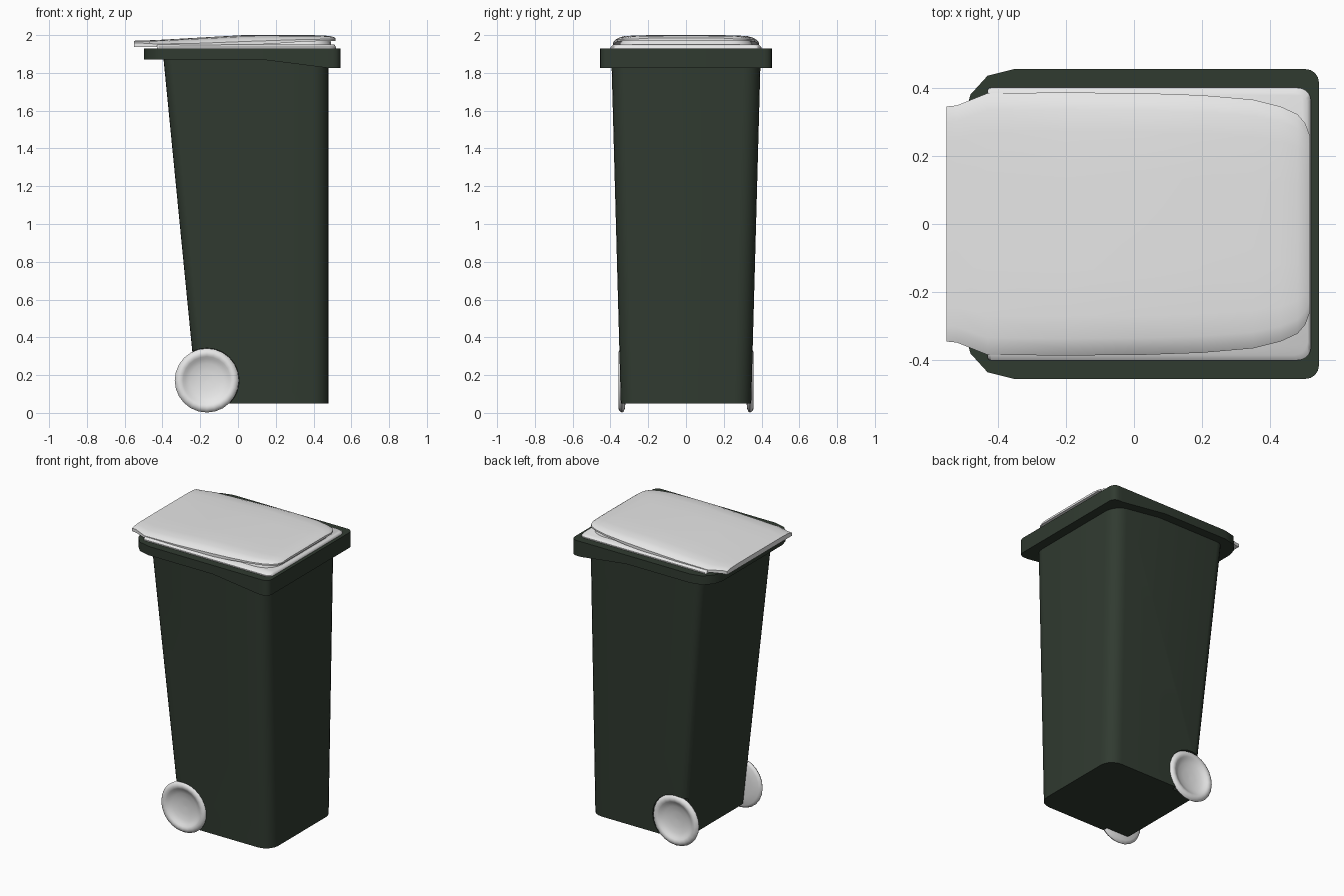
import bpy, bmesh, math
from mathutils import Vector

if "Cube" in bpy.data.objects:
    bpy.data.objects.remove(bpy.data.objects["Cube"])


def material(name, rgb):
    m = bpy.data.materials.new(name)
    m.diffuse_color = (*rgb, 1)
    m.use_nodes = True
    m.node_tree.nodes["Principled BSDF"].inputs["Base Color"].default_value = m.diffuse_color
    return m


GREEN = material("dark_green", (0.03, 0.043, 0.03))
WHITE = material("off_white", (0.8, 0.8, 0.8))


def finish(name, bm, mat, angle=40):
    bmesh.ops.recalc_face_normals(bm, faces=bm.faces)
    me = bpy.data.meshes.new(name)
    bm.to_mesh(me)
    bm.free()
    me.materials.append(mat)
    ob = bpy.data.objects.new(name, me)
    bpy.context.collection.objects.link(ob)
    smooth(ob, angle)
    return ob


def smooth(ob, angle):
    bpy.ops.object.select_all(action='DESELECT')
    ob.select_set(True)
    bpy.context.view_layer.objects.active = ob
    bpy.ops.object.shade_smooth_by_angle(angle=math.radians(angle))


def loft(rings):
    """Closed rings joined by quads, both ends capped."""
    bm = bmesh.new()
    vs = [[bm.verts.new(p) for p in r] for r in rings]
    n = len(vs[0])
    for a, b in zip(vs, vs[1:]):
        for i in range(n):
            j = (i + 1) % n
            bm.faces.new((a[i], a[j], b[j], b[i]))
    bm.faces.new(vs[0][::-1])
    bm.faces.new(vs[-1])
    return bm


def rounded(x0, x1, hy, r0, r1, z, n=5):
    """Rounded rectangle, radius r0 at the x0 end and r1 at the x1 end."""
    pts = []
    corners = [(x1 - r1, hy - r1, r1, 0), (x0 + r0, hy - r0, r0, 90),
               (x0 + r0, -hy + r0, r0, 180), (x1 - r1, -hy + r1, r1, 270)]
    for cx, cy, r, start in corners:
        for k in range(n + 1):
            a = math.radians(start + 90 * k / n)
            pts.append((cx + r * math.cos(a), cy + r * math.sin(a), z))
    return pts


# Tapered bin body
body = finish("bin_body", loft([
    rounded(-0.215, 0.48, 0.345, 0.06, 0.09, 0.05),
    rounded(-0.395, 0.48, 0.395, 0.06, 0.09, 1.88)]), GREEN)

# Wheel wells cut into both sides of the body
WX, WZ = -0.165, 0.172
for side in (-1, 1):
    bpy.ops.mesh.primitive_cylinder_add(
        vertices=32, radius=0.171, depth=0.2,
        location=(WX, side * 0.412, WZ), rotation=(math.pi / 2, 0, 0))
    cutter = bpy.context.object
    cutter.name = "well_cutter"
    cutter.hide_render = True
    bpy.context.view_layer.objects.active = body
    mod = body.modifiers.new("wheel_well", 'BOOLEAN')
    mod.operation = 'DIFFERENCE'
    mod.solver = 'EXACT'
    mod.object = cutter
    bpy.ops.object.modifier_apply(modifier=mod.name)
    bpy.data.objects.remove(cutter)
smooth(body, 40)

# Rim collar, deeper toward +x
half = [(0.50, 0.455), (-0.35, 0.455), (-0.43, 0.435), (-0.48, 0.38), (-0.497, 0.32)]
arc = [(0.503 + 0.04 * math.cos(math.radians(a)), 0.415 + 0.04 * math.sin(math.radians(a)))
       for a in (0, 22, 45, 68)]
half = arc + half
outline = half + [(x, -y) for x, y in reversed(half)]
bm = loft([[(x, y, z) for x, y in outline] for z in (1.87, 1.93)])
for x in (0.13, 0.47):
    bmesh.ops.bisect_plane(bm, geom=bm.verts[:] + bm.edges[:] + bm.faces[:],
                           plane_co=(x, 0, 0), plane_no=(1, 0, 0))
for v in bm.verts:
    if v.co.z < 1.9:
        v.co.z -= 0.043 * min(1, max(0, (v.co.x - 0.13) / 0.34))
finish("rim_collar", bm, GREEN)

# Lid base plate and inset riser
finish("lid_base", loft([
    rounded(-0.43, 0.52, 0.40, 0.01, 0.04, 1.925),
    rounded(-0.43, 0.52, 0.40, 0.01, 0.04, 1.937),
    rounded(-0.43, 0.51, 0.385, 0.01, 0.04, 1.949)]), WHITE, 50)
finish("lid_riser", loft([
    rounded(-0.2, 0.495, 0.355, 0.02, 0.12, 1.94),
    rounded(-0.2, 0.49, 0.345, 0.02, 0.12, 1.972)]), WHITE)

# Domed lid top, running out to a grip lip at -x
# station: x, half width, bottom z, edge z, crown z
stations = [(-0.55, 0.345, 1.937, 1.958, 1.970), (-0.52, 0.348, 1.937, 1.958, 1.971),
            (-0.43, 0.384, 1.937, 1.953, 1.974), (-0.20, 0.386, 1.940, 1.957, 1.987),
            (0.03, 0.384, 1.946, 1.966, 2.000), (0.20, 0.378, 1.955, 1.972, 2.000),
            (0.35, 0.365, 1.966, 1.977, 2.000), (0.43, 0.345, 1.968, 1.978, 1.999),
            (0.48, 0.322, 1.969, 1.979, 1.996), (0.503, 0.295, 1.969, 1.979, 1.991),
            (0.516, 0.26, 1.970, 1.979, 1.984)]
shape = [(1, 0), (0.95, 0.45), (0.87, 0.78), (0.7, 0.95), (0.35, 1)]
rings = []
for x, w, zb, ze, zt in stations:
    right = [(x, w, zb)] + [(x, w * f, ze + (zt - ze) * h) for f, h in shape]
    rings.append(right + [(x, -y, z) for x, y, z in reversed(right)])
finish("lid_top", loft(rings), WHITE)

# Dished wheels: radius, distance from the centre plane
profile = [(0.001, 0.326), (0.05, 0.328), (0.09, 0.335), (0.115, 0.345), (0.126, 0.353),
           (0.137, 0.358), (0.15, 0.358), (0.163, 0.351), (0.17, 0.34),
           (0.165, 0.330), (0.15, 0.324), (0.10, 0.318), (0.001, 0.315)]
for side, label in ((-1, "front_wheel"), (1, "back_wheel")):
    rings = []
    for r, d in profile:
        rings.append([(WX + r * math.cos(k * math.tau / 24), side * d,
                       WZ + r * math.sin(k * math.tau / 24)) for k in range(24)])
    finish(label, loft(rings), WHITE, 50)
